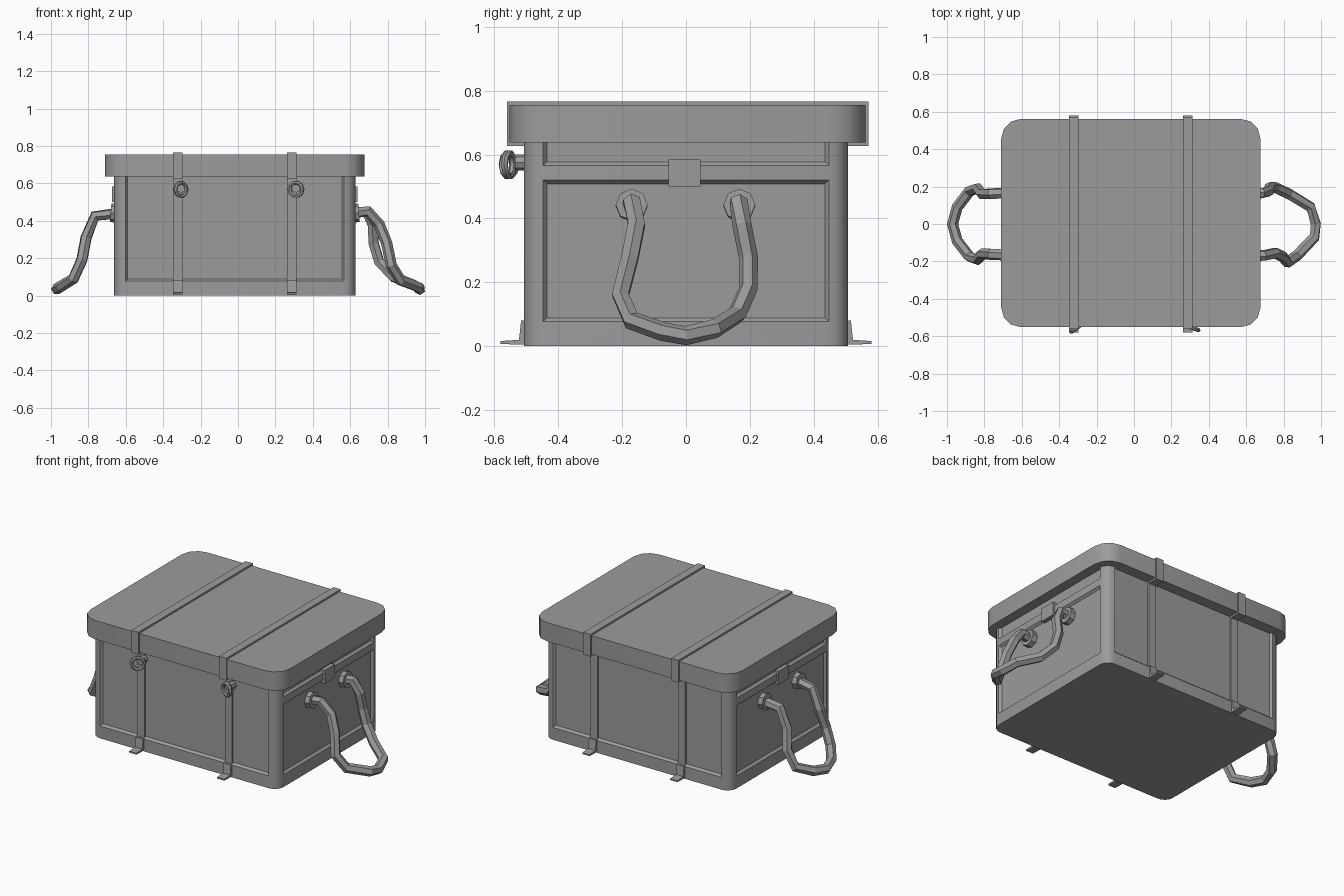
import bpy, bmesh, math
from mathutils import Vector, Matrix

if "Cube" in bpy.data.objects:
    bpy.data.objects.remove(bpy.data.objects["Cube"], do_unlink=True)

grey = bpy.data.materials.new("plain_grey")
grey.use_nodes = True
grey.diffuse_color = (0.33, 0.33, 0.33, 1)
grey.node_tree.nodes["Principled BSDF"].inputs["Base Color"].default_value = (0.33, 0.33, 0.33, 1)

CX = -0.017  # middle of the box, which sits slightly off centre


def finish(name, bm, angle=None):
    bmesh.ops.recalc_face_normals(bm, faces=bm.faces)
    mesh = bpy.data.meshes.new(name)
    bm.to_mesh(mesh)
    bm.free()
    obj = bpy.data.objects.new(name, mesh)
    bpy.context.collection.objects.link(obj)
    mesh.materials.append(grey)
    if angle:
        bpy.ops.object.select_all(action='DESELECT')
        obj.select_set(True)
        bpy.context.view_layer.objects.active = obj
        bpy.ops.object.shade_smooth_by_angle(angle=math.radians(angle))
    return obj


def box(name, x, y, z):
    """Box from (min, max) pairs."""
    bm = bmesh.new()
    bmesh.ops.create_cube(bm, size=1)
    for v in bm.verts:
        v.co = [r[0] if c < 0 else r[1] for c, r in zip(v.co, (x, y, z))]
    return finish(name, bm)


def rounded_box(x, y, z, radius, segments):
    """Box with rounded upright corners, as a bmesh."""
    bm = bmesh.new()
    bmesh.ops.create_cube(bm, size=1)
    for v in bm.verts:
        v.co = [r[0] if c < 0 else r[1] for c, r in zip(v.co, (x, y, z))]
    upright = [e for e in bm.edges if abs(e.verts[0].co.z - e.verts[1].co.z) > 0.01]
    bmesh.ops.bevel(bm, geom=upright, offset=radius, segments=segments,
                    profile=0.5, affect='EDGES')
    bm.normal_update()
    return bm


def tube(name, points, radius, sides, closed=False, angle=None):
    """Faceted tube that follows a path."""
    bm = bmesh.new()
    pts = [Vector(p) for p in points]
    n = len(pts)
    rings, up = [], None
    for i, p in enumerate(pts):
        if closed:
            t = pts[(i + 1) % n] - pts[i - 1]
        else:
            t = pts[min(i + 1, n - 1)] - pts[max(i - 1, 0)]
        t.normalize()
        up = up or t.orthogonal()
        up = (up - t * up.dot(t)).normalized()
        side = t.cross(up)
        rings.append([bm.verts.new(p + radius * (up * math.cos(a) + side * math.sin(a)))
                      for a in (math.tau * k / sides for k in range(sides))])
    for i in range(n if closed else n - 1):
        a, b = rings[i], rings[(i + 1) % n]
        for k in range(sides):
            j = (k + 1) % sides
            bm.faces.new((a[k], a[j], b[j], b[k]))
    if not closed:
        bm.faces.new(rings[0])
        bm.faces.new(rings[-1])
    return finish(name, bm, angle)


def circle(center, radius, count, matrix):
    return [Vector(center) + matrix @ Vector((radius * math.cos(math.tau * k / count), 0,
                                              radius * math.sin(math.tau * k / count)))
            for k in range(count)]


# Body with sunken panels on all four walls
bm = rounded_box((-0.662, 0.628), (-0.507, 0.507), (0, 0.68), 0.06, 4)
for level in (0.077, 0.52, 0.565):
    bmesh.ops.bisect_plane(bm, geom=bm.verts[:] + bm.edges[:] + bm.faces[:],
                           plane_co=(0, 0, level), plane_no=(0, 0, 1))


def panel(axis, sign, low, high):
    bm.normal_update()
    faces = [f for f in bm.faces if f.normal[axis] * sign > 0.99
             and low < f.calc_center_median().z < high]
    bmesh.ops.inset_region(bm, faces=faces, thickness=0.012, depth=-0.014,
                           use_boundary=True, use_even_offset=True)


for sign in (-1, 1):
    panel(1, sign, 0.077, 0.7)     # front and back
    panel(0, sign, 0.077, 0.52)    # ends, below the cross bar
    panel(0, sign, 0.565, 0.7)     # ends, above the cross bar
finish("body", bm, 30)

# Lid
finish("lid", rounded_box((-0.71, 0.676), (-0.552, 0.562), (0.637, 0.755), 0.105, 3), 35)

# Straps, with their loose ends at the foot of the front and back
for label, x in (("right", -0.322), ("left", 0.287)):
    xs = (x - 0.025, x + 0.025)
    box(label + "_lid_strap", xs, (-0.561, 0.571), (0.626, 0.766))
    box(label + "_body_strap", xs, (-0.503, 0.503), (0.02, 0.64))
    for end, s in (("front", -1), ("back", 1)):
        bm = bmesh.new()
        outline = [(0.49, 0.08), (0.516, 0.08), (0.523, 0.02), (0.581, 0.016),
                   (0.581, 0.007), (0.49, 0.004)]
        face = bm.faces.new([bm.verts.new((xs[0], s * y, z)) for y, z in outline])
        out = bmesh.ops.extrude_face_region(bm, geom=[face])
        for v in out["geom"]:
            if isinstance(v, bmesh.types.BMVert):
                v.co.x = xs[1]
        finish(f"{label}_{end}_strap_end", bm)

# Ring fasteners on the front
for label, x, turn in (("right", -0.305, 35), ("left", 0.31, -20)):
    tube(label + "_ring_stud", [(x, -0.48, 0.575), (x, -0.535, 0.575)], 0.025, 8)
    spin = Matrix.Rotation(math.radians(turn), 3, 'Z')
    tube(label + "_ring", circle((x, -0.555, 0.568), 0.037, 10, spin), 0.011, 6, True, 40)

# Square clasp plates on the end walls
for label, a, b in (("left", 0.61, 0.64), ("right", -0.674, -0.64)):
    box(label + "_clasp", (a, b), (-0.055, 0.046), (0.5, 0.584))

# Hanging handles
left_path = [(0.61, -0.17, 0.44), (0.695, -0.168, 0.45), (0.755, -0.155, 0.38),
             (0.795, -0.175, 0.28), (0.82, -0.205, 0.16), (0.87, -0.17, 0.08),
             (0.965, -0.07, 0.045), (0.972, 0, 0.033), (0.945, 0.09, 0.055),
             (0.83, 0.16, 0.1), (0.755, 0.195, 0.18), (0.725, 0.195, 0.28),
             (0.72, 0.175, 0.38), (0.685, 0.165, 0.45), (0.61, 0.165, 0.44)]
right_half = [(-0.64, 0.168, 0.44), (-0.765, 0.162, 0.425), (-0.812, 0.16, 0.31),
              (-0.835, 0.19, 0.19), (-0.88, 0.175, 0.09), (-0.945, 0.09, 0.05)]
right_path = right_half + [(-0.97, 0, 0.035)] + [(x, -y, z) for x, y, z in reversed(right_half)]
tube("left_handle", left_path, 0.03, 6)
tube("right_handle", right_path, 0.03, 6)

# Eight-sided collars where the handles meet the walls
for label, x, s in (("left", 0.612, 1), ("right", -0.646, -1)):
    for end, y in (("front", -0.17), ("back", 0.167)):
        tube(f"{label}_{end}_collar", [(x, y, 0.44), (x + s * 0.035, y, 0.443)], 0.05, 8)
